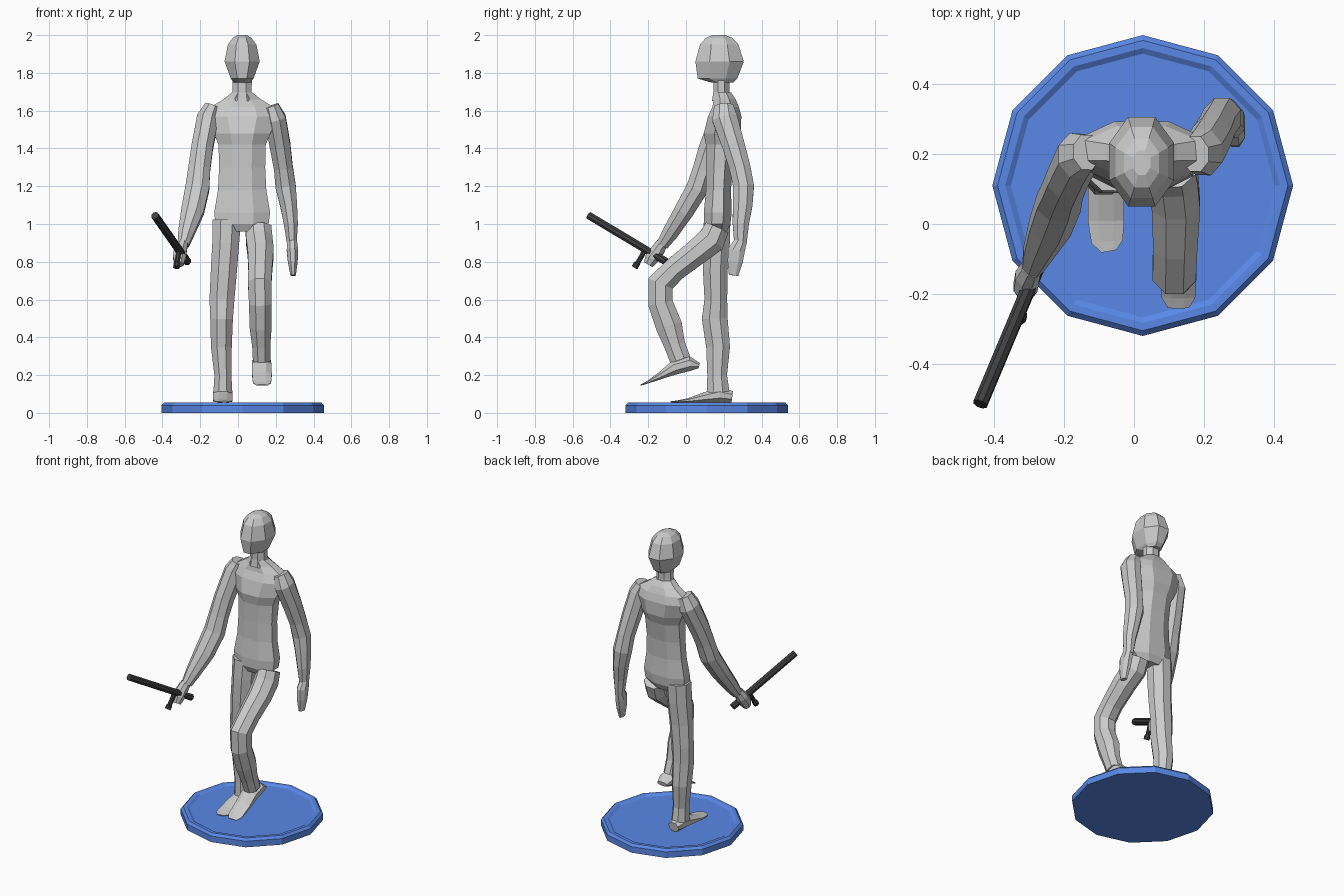
import bpy, bmesh, math
from mathutils import Vector

def material(name, color):
    m = bpy.data.materials.new(name)
    m.diffuse_color = color
    return m

BLUE = material("blue_base", (0.1, 0.25, 0.8, 1))
DARK = material("dark_baton", (0.05, 0.05, 0.05, 1))
UP = Vector((0, 0, 1))

def loft(name, rings, sides=8, axis=None, flat=True, mat=None):
    """Skin rings (x, y, z, half width, half depth) set across their path.
    axis fixes the ring normal; flat turns a side, not a corner, outward."""
    bm = bmesh.new()
    pts = [Vector(r[:3]) for r in rings]
    off, grow = (0.5, 1 / math.cos(math.pi / sides)) if flat else (0, 1)
    loops = []
    for i, r in enumerate(rings):
        t = axis or (pts[min(i + 1, len(pts) - 1)] - pts[max(i - 1, 0)]).normalized()
        u = (Vector((1, 0, 0)) - t * t.x).normalized()
        v = t.cross(u)
        loop = []
        for k in range(sides):
            a = 2 * math.pi * (k + off) / sides
            loop.append(bm.verts.new(pts[i] + grow * (u * r[3] * math.cos(a) + v * r[4] * math.sin(a))))
        loops.append(loop)
    for p, q in zip(loops, loops[1:]):
        for k in range(sides):
            n = (k + 1) % sides
            bm.faces.new((p[k], p[n], q[n], q[k]))
    bm.faces.new(loops[0][::-1])
    bm.faces.new(loops[-1])
    bmesh.ops.recalc_face_normals(bm, faces=bm.faces)
    me = bpy.data.meshes.new(name)
    bm.to_mesh(me)
    bm.free()
    ob = bpy.data.objects.new(name, me)
    bpy.context.collection.objects.link(ob)
    if mat:
        me.materials.append(mat)
    return ob

def upright(name, profile, x=0.022):
    """Horizontal rings from (z, y, half width, half depth)."""
    return loft(name, [(x, y, z, a, b) for z, y, a, b in profile], axis=UP)

# Twelve-sided base with a raised rim
loft("base", [(0.025, 0.11, z, r, r) for z, r in
              ((0, 0.43), (0.04, 0.43), (0.055, 0.415), (0.055, 0.393), (0.045, 0.377))],
     sides=12, axis=UP, flat=False, mat=BLUE)

# Torso and neck
upright("torso", [
    (0.96, 0.165, 0.09, 0.05), (1.00, 0.165, 0.14, 0.07), (1.06, 0.168, 0.148, 0.074),
    (1.18, 0.172, 0.128, 0.066), (1.30, 0.177, 0.122, 0.07), (1.42, 0.187, 0.125, 0.082),
    (1.48, 0.192, 0.15, 0.098), (1.57, 0.205, 0.19, 0.088), (1.62, 0.21, 0.165, 0.07),
    (1.66, 0.205, 0.10, 0.058), (1.695, 0.192, 0.055, 0.048)])
upright("neck", [(1.65, 0.195, 0.065, 0.058), (1.70, 0.187, 0.05, 0.042), (1.79, 0.187, 0.052, 0.042)])

# Head
upright("head", [
    (1.75, 0.19, 0.045, 0.06), (1.77, 0.167, 0.06, 0.105), (1.86, 0.178, 0.093, 0.128),
    (1.95, 0.176, 0.075, 0.102), (1.985, 0.175, 0.05, 0.07), (2.0, 0.175, 0.025, 0.035)])

# Standing leg and foot
loft("standing_leg", [
    (-0.06, 0.165, 1.02, 0.075, 0.07), (-0.065, 0.16, 0.90, 0.071, 0.072),
    (-0.075, 0.155, 0.75, 0.069, 0.065), (-0.085, 0.158, 0.60, 0.066, 0.06),
    (-0.087, 0.152, 0.50, 0.06, 0.068), (-0.088, 0.17, 0.35, 0.055, 0.063),
    (-0.08, 0.165, 0.20, 0.045, 0.052), (-0.08, 0.17, 0.11, 0.05, 0.06)])
loft("standing_foot", [
    (-0.08, 0.245, 0.085, 0.035, 0.03), (-0.08, 0.18, 0.095, 0.052, 0.04),
    (-0.08, 0.10, 0.082, 0.052, 0.027), (-0.08, 0.01, 0.066, 0.052, 0.011),
    (-0.077, -0.05, 0.06, 0.045, 0.005), (-0.072, -0.078, 0.059, 0.022, 0.003)])

# Raised leg and foot
loft("raised_leg", [
    (0.108, 0.165, 0.98, 0.068, 0.065), (0.112, 0.135, 0.915, 0.07, 0.075),
    (0.12, 0.055, 0.85, 0.069, 0.068), (0.118, -0.06, 0.76, 0.063, 0.063),
    (0.115, -0.135, 0.685, 0.062, 0.07), (0.118, -0.135, 0.58, 0.06, 0.066),
    (0.12, -0.09, 0.46, 0.058, 0.07), (0.123, -0.06, 0.36, 0.048, 0.056),
    (0.125, -0.03, 0.28, 0.046, 0.055)])
loft("raised_foot", [
    (0.125, 0.07, 0.25, 0.035, 0.014), (0.125, 0.02, 0.262, 0.05, 0.04),
    (0.125, -0.06, 0.24, 0.052, 0.038), (0.127, -0.13, 0.2, 0.052, 0.02),
    (0.127, -0.21, 0.159, 0.048, 0.006), (0.127, -0.24, 0.147, 0.03, 0.003)])

# Hanging arm and hand
loft("hanging_arm", [
    (0.175, 0.2, 1.625, 0.04, 0.05), (0.198, 0.205, 1.56, 0.055, 0.067),
    (0.222, 0.25, 1.42, 0.055, 0.06), (0.24, 0.285, 1.30, 0.05, 0.056),
    (0.252, 0.305, 1.20, 0.054, 0.055), (0.268, 0.3, 1.10, 0.045, 0.052),
    (0.28, 0.29, 1.00, 0.037, 0.043), (0.285, 0.288, 0.89, 0.025, 0.032)])
loft("hanging_hand", [
    (0.286, 0.29, 0.91, 0.026, 0.032), (0.288, 0.267, 0.86, 0.03, 0.045),
    (0.29, 0.26, 0.80, 0.026, 0.04), (0.292, 0.252, 0.728, 0.014, 0.025)])

# Forward arm and fist
loft("forward_arm", [
    (-0.135, 0.205, 1.625, 0.04, 0.05), (-0.16, 0.195, 1.56, 0.057, 0.067),
    (-0.19, 0.13, 1.40, 0.057, 0.062), (-0.205, 0.092, 1.29, 0.058, 0.056),
    (-0.215, 0.06, 1.19, 0.063, 0.058), (-0.24, -0.01, 1.07, 0.06, 0.052),
    (-0.275, -0.085, 0.95, 0.042, 0.042), (-0.29, -0.125, 0.89, 0.03, 0.032)])
loft("fist", [
    (-0.293, -0.125, 0.90, 0.028, 0.03), (-0.305, -0.15, 0.86, 0.034, 0.036),
    (-0.31, -0.18, 0.82, 0.034, 0.038), (-0.31, -0.2, 0.785, 0.022, 0.026)])

# Baton with side handle
loft("baton", [(-0.268, -0.105, 0.80, 0.02, 0.02), (-0.44, -0.515, 1.045, 0.02, 0.02)], mat=DARK)
loft("baton_handle", [(-0.312, -0.215, 0.865, 0.013, 0.013), (-0.323, -0.255, 0.795, 0.013, 0.013),
                      (-0.323, -0.26, 0.79, 0.017, 0.017), (-0.326, -0.272, 0.77, 0.017, 0.017)], mat=DARK)
